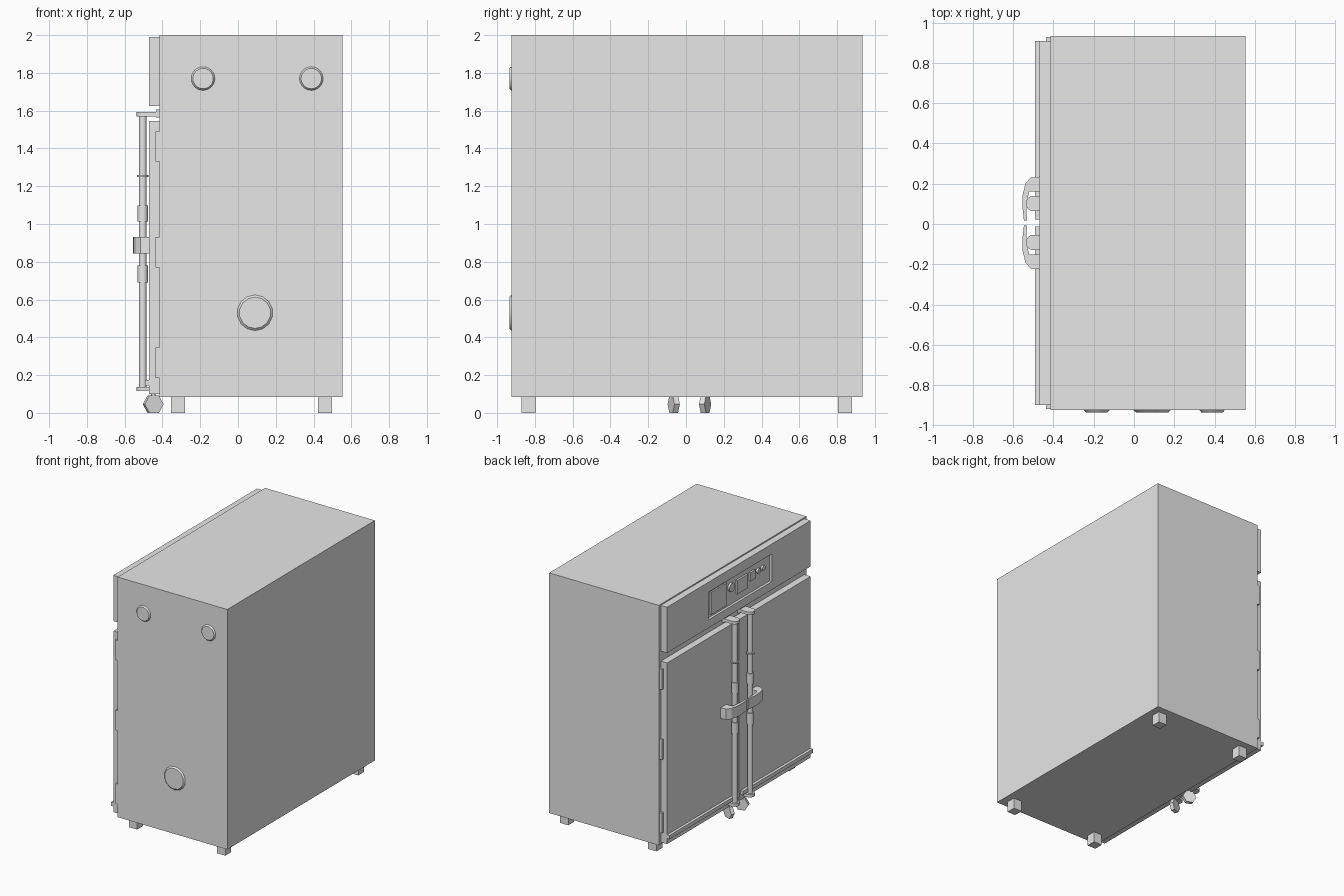
import bpy, bmesh, math
from mathutils import Matrix, Vector

if "Cube" in bpy.data.objects:
    bpy.data.objects.remove(bpy.data.objects["Cube"])

grey = bpy.data.materials.new("light_grey")
grey.use_nodes = True
colour = (0.8, 0.8, 0.8, 1)
grey.diffuse_color = colour
grey.node_tree.nodes["Principled BSDF"].inputs["Base Color"].default_value = colour


def finish(name, bm, smooth=False):
    bmesh.ops.recalc_face_normals(bm, faces=bm.faces)
    mesh = bpy.data.meshes.new(name)
    bm.to_mesh(mesh)
    bm.free()
    mesh.materials.append(grey)
    obj = bpy.data.objects.new(name, mesh)
    bpy.context.collection.objects.link(obj)
    if smooth:
        bpy.ops.object.select_all(action="DESELECT")
        obj.select_set(True)
        bpy.context.view_layer.objects.active = obj
        bpy.ops.object.shade_smooth_by_angle(angle=math.radians(40))
    return obj


def box(name, xs, ys, zs):
    """Box from its minimum and maximum on each axis."""
    bm = bmesh.new()
    lo, hi = map(Vector, zip(xs, ys, zs))
    size = [abs(d) for d in hi - lo]
    bmesh.ops.create_cube(bm, size=1, matrix=Matrix.Translation((lo + hi) / 2) @ Matrix.Diagonal((*size, 1)))
    return finish(name, bm)


def tube(name, centre, r1, r2, depth, sides=20, turn=None, smooth=True):
    """Cylinder or frustum along z, optionally turned."""
    bm = bmesh.new()
    bmesh.ops.create_cone(bm, cap_ends=True, segments=sides, radius1=r1, radius2=r2, depth=depth,
                          matrix=Matrix.Translation(centre) @ (turn or Matrix()))
    return finish(name, bm, smooth)


def prism(name, outline, z0, z1):
    """Flat outline in x and y raised between two heights."""
    bm = bmesh.new()
    face = bm.faces.new([bm.verts.new((x, y, z0)) for x, y in outline])
    made = bmesh.ops.extrude_face_region(bm, geom=[face])["geom"]
    bmesh.ops.translate(bm, vec=(0, 0, z1 - z0), verts=[v for v in made if isinstance(v, bmesh.types.BMVert)])
    return finish(name, bm)


FRONT, DOOR, MID = -0.415, -0.47, 0.005

# Cabinet body and feet
box("cabinet_body", (FRONT, 0.553), (-0.925, 0.935), (0.085, 2))
for x in (-0.318, 0.46):
    for y in (-0.833, 0.843):
        box("foot", (x - 0.037, x + 0.037), (y - 0.037, y + 0.037), (0, 0.085))

# Control panel with a recessed instrument bay
panel = box("control_panel", (DOOR, FRONT), (-0.9, 0.91), (1.625, 1.99))
cutter = box("bay_cutter", (DOOR - 0.1, DOOR + 0.02), (-0.41, 0.39), (1.69, 1.91))
cutter.hide_render = True
bay = panel.modifiers.new("bay", "BOOLEAN")
bay.operation, bay.object, bay.solver = "DIFFERENCE", cutter, "EXACT"
bpy.context.view_layer.objects.active = panel
bpy.ops.object.modifier_apply(modifier="bay")
bpy.data.objects.remove(cutter)

# Instruments in the bay
side_on = Matrix.Rotation(math.radians(-90), 4, "Y")
bay_x = DOOR + 0.02
box("display", (bay_x - 0.012, bay_x), (0.14, 0.34), (1.71, 1.89))
box("controller", (bay_x - 0.015, bay_x), (-0.12, 0.015), (1.75, 1.86))
box("switch", (bay_x - 0.015, bay_x), (-0.21, -0.15), (1.79, 1.86))
for name, y, r in (("dial", 0.08, 0.035), ("indicator", -0.26, 0.02), ("indicator", -0.32, 0.02)):
    tube(name, (bay_x - 0.007, y, 1.83), r, r, 0.016, 16, side_on)

# Ports on the end wall
end_on = Matrix.Rotation(math.radians(90), 4, "X")
for x in (-0.185, 0.388):
    tube("upper_port", (x, -0.93, 1.77), 0.063, 0.054, 0.011, 24, end_on)
tube("lower_port", (0.09, -0.93, 0.53), 0.095, 0.083, 0.011, 14, end_on)

# Two mirrored doors with their hardware
for s, side in ((1, "left"), (-1, "right")):
    def Y(d):
        return MID + s * d

    def span(a, b):
        return sorted((Y(a), Y(b)))

    box(side + "_door", (DOOR, FRONT), span(0.004, 0.904), (0.1, 1.545))
    box(side + "_drip_strip", (-0.492, DOOR), span(0.018, 0.904), (0.145, 0.175))
    for z in (0.265, 0.85, 1.41):
        box(side + "_hinge", (-0.438, FRONT), span(0.9, 0.924), (z - 0.08, z + 0.08))

    # Latch rod with collars
    rod = (-0.504, Y(0.097))
    tube(side + "_latch_rod", (*rod, 0.855), 0.02, 0.02, 1.47)
    for z, h, r in ((1.055, 0.085, 0.027), (0.735, 0.09, 0.027), (1.255, 0.01, 0.03)):
        tube(side + "_rod_collar", (*rod, z), r, r, h)

    # Round-ended brackets at both ends of the rod
    for z, back in ((0.115, DOOR), (1.57, -0.43)):
        arc = [(rod[0] - 0.033 * math.sin(a), rod[1] + 0.037 * math.cos(a))
               for a in (math.pi * i / 10 for i in range(11))]
        prism(side + "_rod_bracket", arc + [(back, rod[1] - 0.037), (back, rod[1] + 0.037)], z, z + 0.023)
    box(side + "_bracket_base", (-0.435, FRONT), span(0.06, 0.134), (1.563, 1.605))

    # Curved pull handle
    curve = [(DOOR, 0.23), (-0.515, 0.225), (-0.54, 0.195), (-0.553, 0.14), (-0.555, 0.085),
             (-0.547, 0.012), (-0.532, 0.012), (-0.534, 0.07), (-0.53, 0.12), (-0.52, 0.157), (DOOR, 0.157)]
    prism(side + "_handle", [(x, Y(d)) for x, d in curve], 0.845, 0.93)

    # Hexagonal foot latch on a short stem
    turn = Matrix.Rotation(math.radians(-20 * s), 4, "Z") @ end_on
    tube(side + "_hex_knob", (-0.449, MID + 0.013 + s * 0.083, 0.046), 0.053, 0.053, 0.03, 6,
         turn @ Matrix.Rotation(math.radians(30), 4, "Z"), False)
    tube(side + "_knob_stem", (-0.449, MID + 0.013 + s * 0.083, 0.1), 0.011, 0.011, 0.04, 12)
